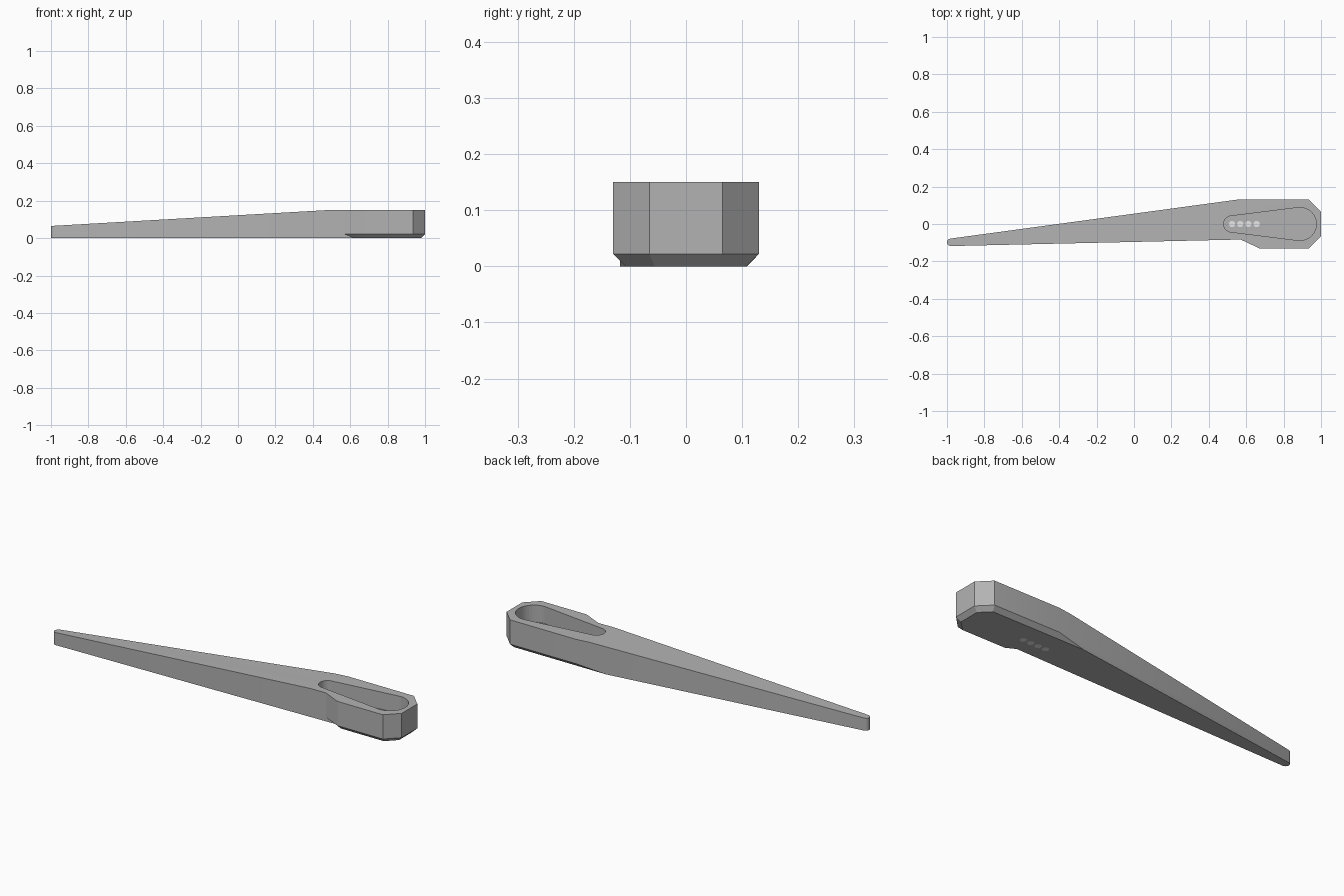
import bpy, bmesh, math

if "Cube" in bpy.data.objects:
    bpy.data.objects.remove(bpy.data.objects["Cube"])

TOP, TIP_TOP, KINK, CHAMFER, FLOOR = 0.15, 0.065, 0.48, 0.022, 0.06


def material(name, rgb):
    m = bpy.data.materials.new(name)
    m.diffuse_color = (*rgb, 1)
    m.use_nodes = True
    m.node_tree.nodes["Principled BSDF"].inputs["Base Color"].default_value = m.diffuse_color
    return m


grey = material("grey plastic", (0.45, 0.45, 0.45))
white = material("white", (0.95, 0.95, 0.95))


def make_object(name, bm, mat):
    bmesh.ops.recalc_face_normals(bm, faces=bm.faces)
    me = bpy.data.meshes.new(name)
    bm.to_mesh(me)
    bm.free()
    me.materials.append(mat)
    ob = bpy.data.objects.new(name, me)
    bpy.context.collection.objects.link(ob)
    return ob


def prism(name, pts, z0, z1, mat):
    bm = bmesh.new()
    lo = [bm.verts.new((x, y, z0)) for x, y in pts]
    hi = [bm.verts.new((x, y, z1)) for x, y in pts]
    bm.faces.new(lo[::-1])
    bm.faces.new(hi)
    for i in range(len(pts)):
        j = (i + 1) % len(pts)
        bm.faces.new((lo[i], lo[j], hi[j], hi[i]))
    return make_object(name, bm, mat)


def arc(cx, cy, r, a0, a1, n):
    return [(cx + r * math.cos(math.radians(a0 + (a1 - a0) * i / n)),
             cy + r * math.sin(math.radians(a0 + (a1 - a0) * i / n))) for i in range(n + 1)]


# Body outline, counter-clockwise: rounded tip, then the faceted head
tip = arc(-0.98, -0.098, 0.02, 98, 271, 8)


def on_line(p, q, x):
    return (x, p[1] + (q[1] - p[1]) * (x - p[0]) / (q[0] - p[0]))


front_neck, back_neck = (0.57, -0.083), (0.55, 0.13)
upper = tip + [front_neck, (0.67, -0.13), (0.935, -0.13), (1.0, -0.065),
               (1.0, 0.065), (0.935, 0.13), back_neck]
# Bottom outline: head edges are chamfered, arm edges run straight down
lower = tip + [on_line(tip[-1], front_neck, 0.625), (0.674, -0.108), (0.926, -0.108),
               (0.978, -0.056), (0.978, 0.056), (0.926, 0.108),
               on_line(tip[0], back_neck, 0.39)]

bm = bmesh.new()
r0 = [bm.verts.new((x, y, 0)) for x, y in lower]
r1 = [bm.verts.new((x, y, CHAMFER)) for x, y in upper]
r2 = [bm.verts.new((x, y, 0.3)) for x, y in upper]
bm.faces.new(r0[::-1])
bm.faces.new(r2)
n = len(upper)
for a, b in ((r0, r1), (r1, r2)):
    for i in range(n):
        j = (i + 1) % n
        bm.faces.new((a[i], a[j], b[j], b[i]))
# Trim the top flat over the head and sloping down along the arm
slope = (TOP - TIP_TOP) / (KINK + 1)
for no in ((0, 0, 1), (-slope, 0, 1)):
    cut = bmesh.ops.bisect_plane(bm, geom=bm.verts[:] + bm.edges[:] + bm.faces[:],
                                 plane_co=(KINK, 0, TOP), plane_no=no, clear_outer=True)
    edges = [e for e in cut["geom_cut"] if isinstance(e, bmesh.types.BMEdge) and e.is_boundary]
    if edges:
        bmesh.ops.holes_fill(bm, edges=edges, sides=0)
body = make_object("body", bm, grey)

# Teardrop pocket and the row of holes in its floor
cutters = [prism("pocket_cutter",
                 arc(0.522, 0, 0.043, 97, 263, 14) + arc(0.887, 0, 0.088, -97, 97, 24),
                 FLOOR, 0.3, grey)]
for i in range(4):
    x = 0.524 + 0.044 * i
    hole = arc(x, 0, 0.017, 0, 337.5, 15)
    cutters.append(prism(f"hole_cutter_{i + 1}", hole, -0.05, 0.1, grey))
    prism(f"light_plug_{i + 1}", hole, 0, FLOOR + 0.001, white)
for c in cutters:
    c.hide_render = True
    c.hide_set(True)
    mod = body.modifiers.new(c.name, "BOOLEAN")
    mod.operation, mod.solver, mod.object = "DIFFERENCE", "EXACT", c

# Smooth the curved tip and pocket walls, keep the facets sharp
bpy.ops.object.select_all(action="DESELECT")
body.select_set(True)
bpy.context.view_layer.objects.active = body
bpy.ops.object.shade_smooth_by_angle(angle=math.radians(25))
